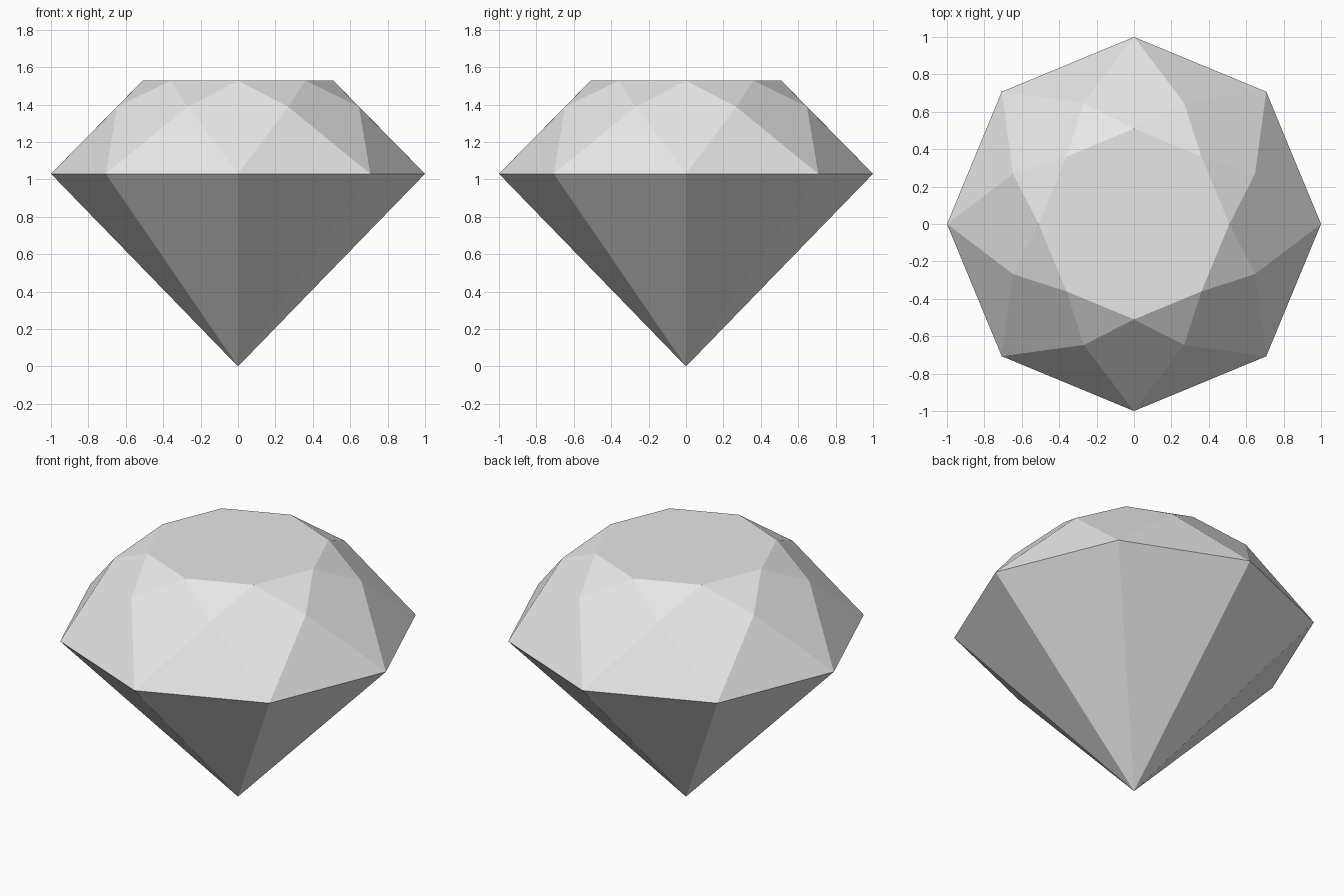
import bpy
import bmesh
from math import cos, sin, tau

if "Cube" in bpy.data.objects:
    bpy.data.objects.remove(bpy.data.objects["Cube"], do_unlink=True)

SIDES = 8

# Single stone colour
stone = bpy.data.materials.new("pale_grey_stone")
stone.use_nodes = True
colour = (0.8, 0.8, 0.8, 1.0)
stone.diffuse_color = colour
stone.node_tree.nodes["Principled BSDF"].inputs["Base Color"].default_value = colour

bm = bmesh.new()


def ring(radius, z, offset=0.0):
    """Ring of vertices, turned by a fraction of one side."""
    angles = [tau * (i + offset) / SIDES for i in range(SIDES)]
    return [bm.verts.new((radius * cos(a), radius * sin(a), z)) for a in angles]


# Rings of the cut, from the flat top down to the point
table = ring(0.51, 1.528)
middle = ring(0.70, 1.388, 0.5)
girdle = ring(1.0, 1.03)
point = bm.verts.new((0, 0, 0))

bm.faces.new(table)
for i in range(SIDES):
    j = (i + 1) % SIDES
    # Crown: star facet, kite facet and girdle facet
    bm.faces.new((table[i], middle[i], table[j]))
    bm.faces.new((table[i], middle[i - 1], girdle[i], middle[i]))
    bm.faces.new((middle[i], girdle[i], girdle[j]))
    # Pavilion: one long facet down to the point
    bm.faces.new((girdle[j], girdle[i], point))

bmesh.ops.recalc_face_normals(bm, faces=bm.faces)
mesh = bpy.data.meshes.new("cut_gem")
bm.to_mesh(mesh)
bm.free()
mesh.materials.append(stone)
bpy.context.collection.objects.link(bpy.data.objects.new("cut_gem", mesh))
